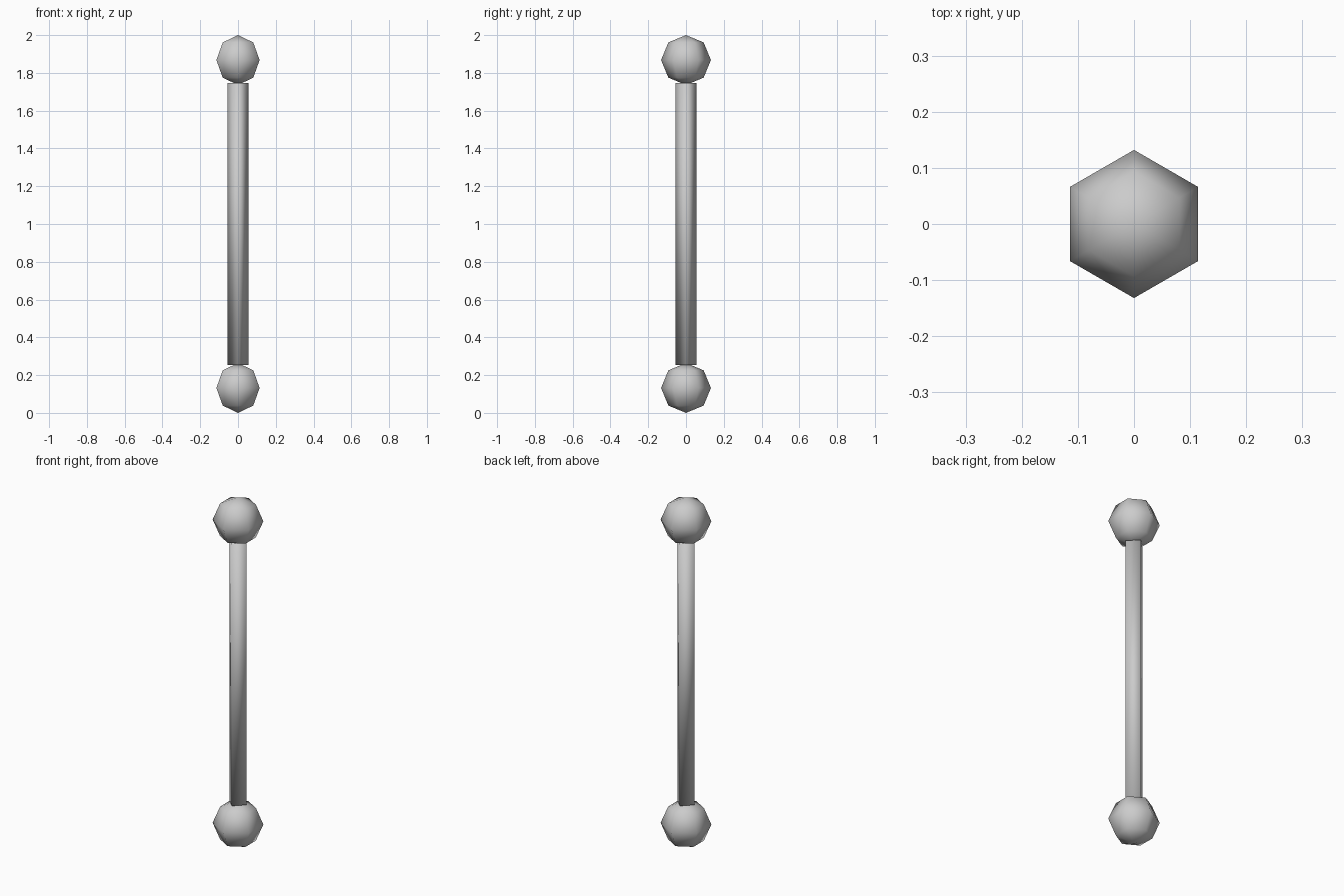
import bpy

if "Cube" in bpy.data.objects:
    bpy.data.objects.remove(bpy.data.objects["Cube"])

RADIUS = 0.132
ROD_BOTTOM, ROD_TOP = 0.254, 1.746

# Low-poly end knobs, hexagon corners on the y axis
for name, z in (("lower_knob", RADIUS), ("upper_knob", 2 - RADIUS)):
    bpy.ops.mesh.primitive_uv_sphere_add(segments=6, ring_count=4, radius=RADIUS,
                                         location=(0, 0, z))
    knob = bpy.context.object
    knob.name = name
    # turn the hexagon so that a corner points along y
    xmax = max(v.co.x for v in knob.data.vertices)
    if xmax > RADIUS * 0.95:
        knob.rotation_euler.z = 3.14159265 / 2
    bpy.ops.object.shade_smooth()

# Four-sided rod, corners on the x and y axes
bpy.ops.mesh.primitive_cylinder_add(vertices=4, radius=0.055,
                                    depth=ROD_TOP - ROD_BOTTOM,
                                    location=(0, 0, (ROD_TOP + ROD_BOTTOM) / 2))
rod = bpy.context.object
rod.name = "rod"
bpy.ops.object.shade_smooth()
